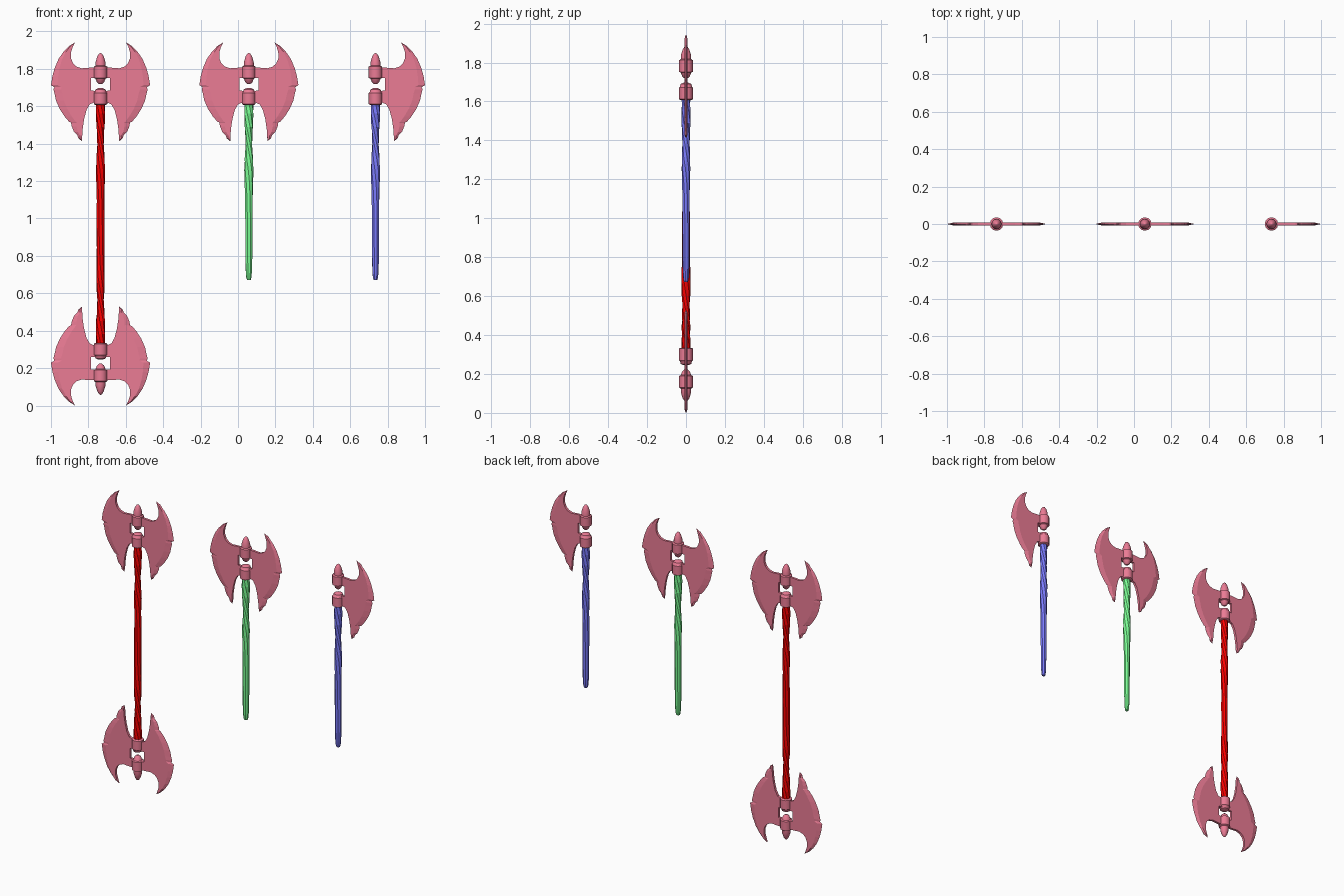
import bpy, bmesh, math

if "Cube" in bpy.data.objects:
    bpy.data.objects.remove(bpy.data.objects["Cube"])

TOP = 1.942  # mirror height: z -> TOP - z for the lower head


def material(name, rgb):
    m = bpy.data.materials.new(name)
    m.diffuse_color = (*rgb, 1)
    m.use_nodes = True
    m.node_tree.nodes["Principled BSDF"].inputs["Base Color"].default_value = m.diffuse_color
    return m


PINK = material("head_pink", (0.83, 0.20, 0.30))
RED = material("shaft_red", (1.0, 0.0, 0.0))
GREEN = material("shaft_green", (0.2, 1.0, 0.3))
BLUE = material("shaft_blue", (0.2, 0.2, 1.0))


def finish(bm, name, mat, x, smooth=None):
    bmesh.ops.remove_doubles(bm, verts=bm.verts, dist=1e-5)
    bmesh.ops.recalc_face_normals(bm, faces=bm.faces)
    me = bpy.data.meshes.new(name)
    bm.to_mesh(me)
    bm.free()
    me.materials.append(mat)
    ob = bpy.data.objects.new(name, me)
    ob.location.x = x
    bpy.context.collection.objects.link(ob)
    if smooth:
        bpy.context.view_layer.objects.active = ob
        bpy.ops.object.select_all(action='DESELECT')
        ob.select_set(True)
        bpy.ops.object.shade_smooth_by_angle(angle=math.radians(smooth))
    return ob


def rings(name, rows, sides, mat, x, flip=False, squash=1.0, smooth=None):
    """Stack of rings: rows of (radius, z, twist angle)."""
    bm = bmesh.new()
    loops = []
    for r, z, tw in rows:
        loop = []
        for i in range(sides):
            a = 2 * math.pi * i / sides
            px, py = r * math.cos(a), r * squash * math.sin(a)
            loop.append(bm.verts.new((px * math.cos(tw) - py * math.sin(tw),
                                      px * math.sin(tw) + py * math.cos(tw),
                                      TOP - z if flip else z)))
        loops.append(loop)
    for lo, hi in zip(loops, loops[1:]):
        for i in range(sides):
            j = (i + 1) % sides
            bm.faces.new((lo[i], lo[j], hi[j], hi[i]))
    bm.faces.new(loops[0])
    bm.faces.new(loops[-1])
    return finish(bm, name, mat, x, smooth)


# Blade outline: plain edges first, then the sharpened cutting edge from top tip to bottom tip
PLAIN = [(0.098, 1.44), (0.096, 1.475), (0.088, 1.53), (0.075, 1.58), (0.058, 1.61), (0.035, 1.62),
         (0.0, 1.62), (0.0, 1.68), (0.051, 1.684), (0.051, 1.75), (0.0, 1.752), (0.0, 1.808),
         (0.06, 1.806), (0.1, 1.803), (0.128, 1.812), (0.147, 1.83), (0.158, 1.857), (0.157, 1.89),
         (0.149, 1.917)]
EDGE = [(0.136, 1.942), (0.168, 1.922), (0.199, 1.89), (0.225, 1.852), (0.245, 1.805), (0.257, 1.762),
        (0.265, 1.713), (0.247, 1.702), (0.252, 1.69), (0.246, 1.668), (0.238, 1.63), (0.218, 1.585),
        (0.192, 1.545), (0.168, 1.517), (0.158, 1.514), (0.154, 1.492), (0.142, 1.463), (0.124, 1.445),
        (0.118, 1.428), (0.099, 1.413)]


def blade(name, x, side, flip=False):
    bm = bmesh.new()
    t = 0.008

    def vert(p, y):
        return bm.verts.new((side * p[0], y, TOP - p[1] if flip else p[1]))

    n = len(EDGE) - 1
    ground = [(p[0] - 0.042 * math.sin(math.pi * i / n), p[1]) for i, p in enumerate(EDGE)][1:-1]
    rim_edge = [vert(p, 0) for p in EDGE]
    rim_plain = [vert(p, 0) for p in PLAIN]
    rim = rim_plain + rim_edge
    for y in (-t, t):
        face = [vert(p, y) for p in PLAIN]
        # tips stay at zero thickness and are shared by both faces
        bevel = [vert(p, y) for p in ground]
        tip0, tip1 = vert((0.138, 1.938), y * 0.4), vert((0.1, 1.416), y * 0.4)
        loop = face + [tip0] + bevel + [tip1]
        # flat side excludes the slanted tips
        bm.faces.new(face + bevel)
        bm.faces.new((face[-1], tip0, bevel[0]))
        bm.faces.new((bevel[-1], tip1, face[0]))
        for i in range(len(loop)):
            j = (i + 1) % len(loop)
            bm.faces.new((rim[i], rim[j], loop[j], loop[i]))
    return finish(bm, name, PINK, x)


# Collar and finial profiles (radius, z)
COLLAR = [(0.030, 1.608), (0.036, 1.612), (0.036, 1.672), (0.031, 1.676), (0.027, 1.69), (0.012, 1.697)]
FINIAL = [(0.007, 1.718), (0.019, 1.728), (0.027, 1.748), (0.036, 1.752), (0.036, 1.812), (0.027, 1.817),
          (0.026, 1.838), (0.017, 1.867), (0.008, 1.881), (0.001, 1.885)]


def head(label, x, sides, flip=False):
    for s in sides:
        blade(label + ("_right_blade" if s > 0 else "_left_blade"), x, s, flip)
    rings(label + "_collar", [(r, z, 0) for r, z in COLLAR], 12, PINK, x, flip, smooth=35)
    rings(label + "_finial", [(r, z, 0) for r, z in FINIAL], 12, PINK, x, flip, smooth=35)


# Twisted grip: (radius, z, twist)
GRIP = [(0.025, 1.62, 0), (0.026, 1.56, 0.5), (0.025, 1.49, 1.1), (0.021, 1.42, 1.7), (0.020, 1.38, 2.1),
        (0.024, 1.32, 2.6), (0.025, 1.26, 3.0), (0.023, 1.19, 3.3), (0.0215, 1.10, 3.5)]
TAIL = [(0.021, 0.95, 3.6), (0.020, 0.80, 3.65), (0.018, 0.72, 3.65), (0.015, 0.685, 3.65), (0.011, 0.672, 3.65)]

# Double-ended axe
head("double_axe_upper", -0.735, (-1, 1))
head("double_axe_lower", -0.735, (-1, 1), flip=True)
lower = [(r, TOP - z, 7.2 - a) for r, z, a in reversed(GRIP)]
rings("double_axe_shaft", GRIP + [(0.023, 0.971, 3.6)] + lower, 8, RED, -0.735, squash=0.9, smooth=30)

# Two-bladed axe
head("two_bladed_axe", 0.058, (-1, 1))
rings("two_bladed_axe_shaft", GRIP + TAIL, 8, GREEN, 0.058, squash=0.9, smooth=30)

# Single-bladed axe
head("single_axe", 0.735, (1,))
rings("single_axe_shaft", GRIP + TAIL, 8, BLUE, 0.735, squash=0.9, smooth=30)
